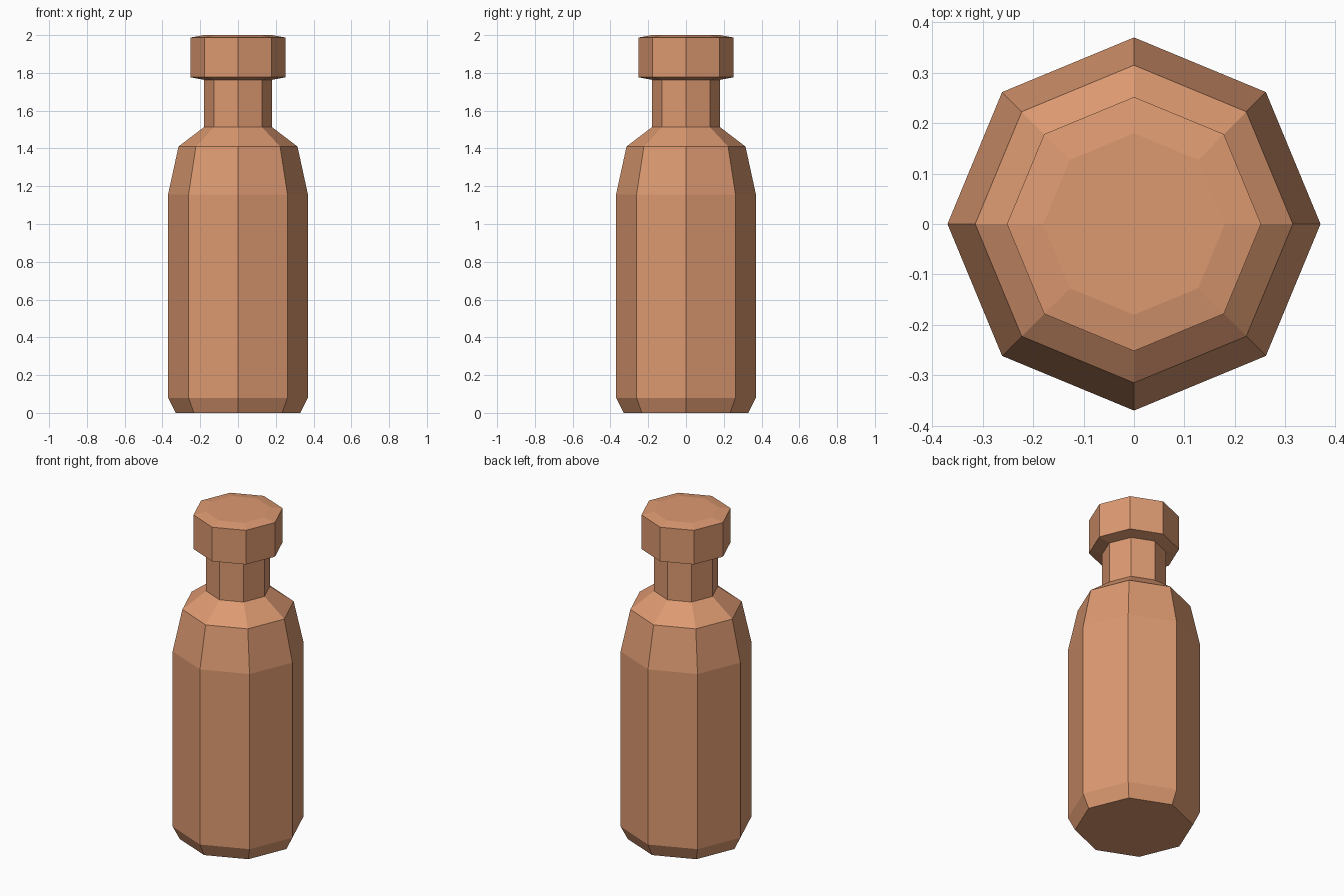
import bpy, bmesh
from math import cos, sin, pi

if "Cube" in bpy.data.objects:
    bpy.data.objects.remove(bpy.data.objects["Cube"])

SIDES = 8

mat = bpy.data.materials.new("terracotta")
mat.diffuse_color = (0.72, 0.32, 0.165, 1)
mat.use_nodes = True
mat.node_tree.nodes["Principled BSDF"].inputs["Base Color"].default_value = mat.diffuse_color


def lathe(name, profile):
    """Closed, flat-faced octagonal solid from (radius, z) points, bottom to top."""
    bm = bmesh.new()
    rings = [[bm.verts.new((r * cos(2 * pi * i / SIDES), r * sin(2 * pi * i / SIDES), z))
              for i in range(SIDES)] for r, z in profile]
    for low, high in zip(rings, rings[1:]):
        for i in range(SIDES):
            j = (i + 1) % SIDES
            bm.faces.new((low[i], low[j], high[j], high[i]))
    bm.faces.new(rings[0][::-1])
    bm.faces.new(rings[-1])
    mesh = bpy.data.meshes.new(name)
    bm.to_mesh(mesh)
    bm.free()
    mesh.materials.append(mat)
    obj = bpy.data.objects.new(name, mesh)
    bpy.context.collection.objects.link(obj)
    return obj


# Bottle: chamfered base, straight body, tapered shoulder, neck
lathe("bottle_body", [(0.33, 0), (0.37, 0.08), (0.37, 1.157), (0.315, 1.41),
                      (0.18, 1.513), (0.18, 1.764)])

# Cap with slightly bevelled top and underside
lathe("bottle_cap", [(0.18, 1.763), (0.252, 1.777), (0.252, 1.987), (0.18, 2.0)])
